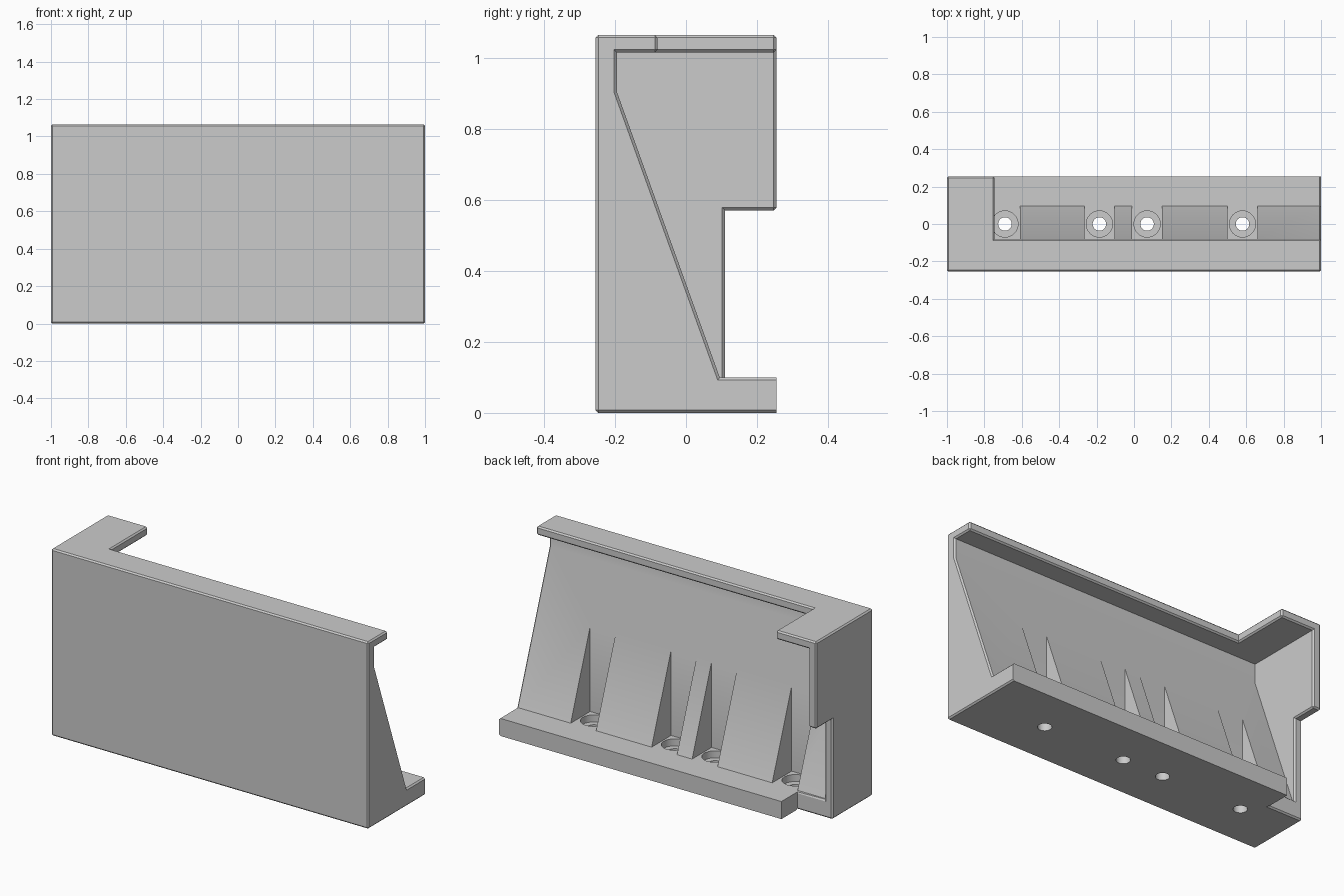
import bpy
import bmesh
import math
from mathutils import Matrix

cube = bpy.data.objects.get("Cube")
if cube:
    bpy.data.objects.remove(cube, do_unlink=True)

WIDTH, DEPTH, HEIGHT = 2.0, 0.51, 1.065
BACK = DEPTH / 2
CEILING = 1.015
BASE_TOP = 0.1
BEVEL = 0.008

grey = bpy.data.materials.new("plain grey")
grey.use_nodes = True
colour = (0.6, 0.6, 0.6, 1)
grey.diffuse_color = colour
grey.node_tree.nodes["Principled BSDF"].inputs["Base Color"].default_value = colour


def make_object(name, bm):
    bmesh.ops.recalc_face_normals(bm, faces=bm.faces[:])
    mesh = bpy.data.meshes.new(name)
    bm.to_mesh(mesh)
    bm.free()
    obj = bpy.data.objects.new(name, mesh)
    bpy.context.collection.objects.link(obj)
    mesh.materials.append(grey)
    return obj


def prism(name, profile, x0, x1):
    """Extrude a (y, z) outline from x0 to x1."""
    bm = bmesh.new()
    face = bm.faces.new([bm.verts.new((x0, y, z)) for y, z in profile])
    result = bmesh.ops.extrude_face_region(bm, geom=[face])
    moved = [v for v in result["geom"] if isinstance(v, bmesh.types.BMVert)]
    bmesh.ops.translate(bm, verts=moved, vec=(x1 - x0, 0, 0))
    return make_object(name, bm)


def block(name, x0, x1, y0, y1, z0, z1):
    return prism(name, [(y0, z0), (y1, z0), (y1, z1), (y0, z1)], x0, x1)


def cylinder(name, x, radius, z0, z1):
    bm = bmesh.new()
    bmesh.ops.create_cone(bm, cap_ends=True, segments=48, radius1=radius,
                          radius2=radius, depth=z1 - z0,
                          matrix=Matrix.Translation((x, 0, (z0 + z1) / 2)))
    return make_object(name, bm)


def cut(body, cutter):
    """Subtract the cutter for good, then discard it."""
    cutter.hide_render = True
    mod = body.modifiers.new("cut", "BOOLEAN")
    mod.operation = "DIFFERENCE"
    mod.solver = "EXACT"
    mod.object = cutter
    graph = bpy.context.evaluated_depsgraph_get()
    graph.update()
    mesh = bpy.data.meshes.new_from_object(body.evaluated_get(graph))
    body.modifiers.clear()
    body.data = mesh
    bpy.data.objects.remove(cutter, do_unlink=True)


# Solid housing, hollowed behind the sloped wall
body = block("bracket_housing", -WIDTH / 2, WIDTH / 2, -BACK, BACK, 0, HEIGHT)
hollow = [(0.095, BASE_TOP), (0.4, BASE_TOP), (0.4, CEILING),
          (-0.195, CEILING), (-0.195, 0.905)]
cut(body, prism("hollow_cutter", hollow, -0.95, 1.2))

# Open top behind the front lip, and the notch under the end plate
cut(body, block("top_cutter", -0.745, 1.2, -0.08, 0.4, 0.95, 1.3))
cut(body, block("notch_cutter", -1.2, -0.78, 0.11, 0.4, -0.2, 0.57))

# Screw channels with counterbored holes
for x in (-0.69, -0.185, 0.07, 0.58):
    cut(body, block("channel_cutter", x - 0.08, x + 0.08, -0.08, 0.15, BASE_TOP, 0.8))
    cut(body, cylinder("counterbore_cutter", x, 0.07, 0.06, 0.3))
    cut(body, cylinder("hole_cutter", x, 0.036, -0.1, 0.2))


# Chamfer the outer convex edges, leaving channels and base back sharp
def wants_chamfer(edge):
    if len(edge.link_faces) != 2 or edge.calc_face_angle_signed(0) < 0.3:
        return False
    mid = (edge.verts[0].co + edge.verts[1].co) / 2
    inner = abs(mid.x) < 0.79 and mid.y > -0.2 and mid.z < 0.7
    base_back = mid.y > 0.25 and mid.z < 0.2
    return not (inner or base_back)


bm = bmesh.new()
bm.from_mesh(body.data)
bmesh.ops.remove_doubles(bm, verts=bm.verts[:], dist=0.0001)
bmesh.ops.dissolve_limit(bm, angle_limit=math.radians(1),
                         verts=bm.verts[:], edges=bm.edges[:])
bm.normal_update()
bmesh.ops.bevel(bm, geom=[e for e in bm.edges if wants_chamfer(e)],
                offset=BEVEL, segments=1, affect="EDGES", clamp_overlap=False)
bm.to_mesh(body.data)
bm.free()

# Smooth only the round holes
bpy.ops.object.select_all(action="DESELECT")
body.select_set(True)
bpy.context.view_layer.objects.active = body
bpy.ops.object.shade_smooth_by_angle(angle=math.radians(20))
